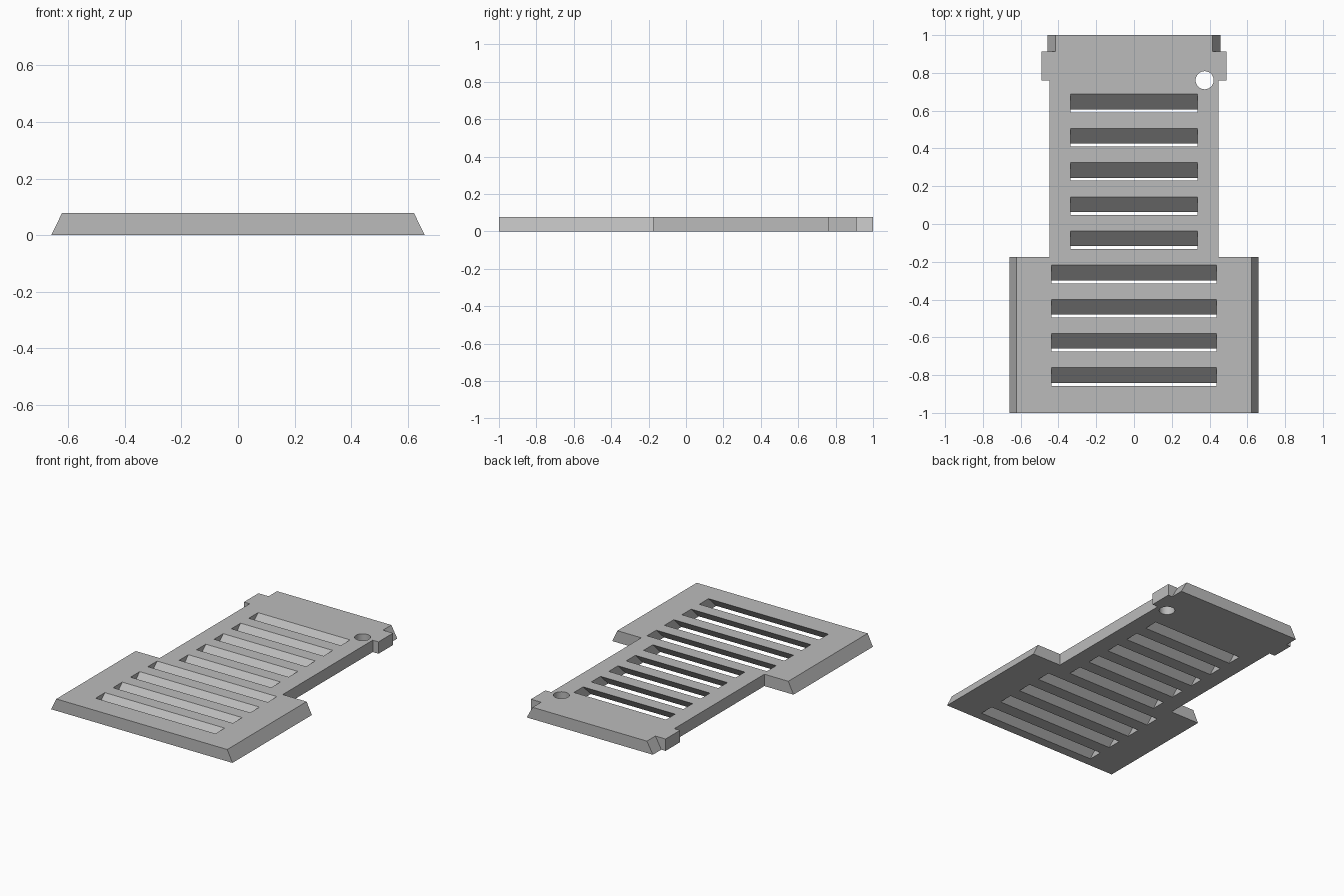
import bpy
import bmesh
from math import cos, sin, tau

if "Cube" in bpy.data.objects:
    bpy.data.objects.remove(bpy.data.objects["Cube"], do_unlink=True)

HEIGHT = 0.078

grey = bpy.data.materials.new("Plain grey")
grey.use_nodes = True
colour = (0.5, 0.5, 0.5, 1)
grey.diffuse_color = colour
grey.node_tree.nodes["Principled BSDF"].inputs["Base Color"].default_value = colour


def add_prism(bm, bottom, top):
    """Closed solid between two matching loops of points."""
    low = [bm.verts.new(p) for p in bottom]
    high = [bm.verts.new(p) for p in top]
    bm.faces.new(low[::-1])
    bm.faces.new(high)
    for i in range(len(low)):
        j = (i + 1) % len(low)
        bm.faces.new((low[i], low[j], high[j], high[i]))


def make_object(name, bm):
    bmesh.ops.recalc_face_normals(bm, faces=bm.faces)
    mesh = bpy.data.meshes.new(name)
    bm.to_mesh(mesh)
    bm.free()
    mesh.materials.append(grey)
    obj = bpy.data.objects.new(name, mesh)
    bpy.context.collection.objects.link(obj)
    return obj


# Plate outline, one half: bottom half-width, top half-width, y
half = [
    (0.66, 0.622, -1), (0.66, 0.622, -0.175),       # wide base, bevelled sides
    (0.448, 0.448, -0.175), (0.448, 0.448, 0.761),  # narrow body
    (0.49, 0.49, 0.761), (0.49, 0.49, 0.912),       # side tabs
    (0.459, 0.416, 0.912), (0.459, 0.416, 1),       # bevelled end
]
outline = half + [(-b, -t, y) for b, t, y in reversed(half)]
bm = bmesh.new()
add_prism(bm, [(b, y, 0) for b, t, y in outline],
          [(t, y, HEIGHT) for b, t, y in outline])
plate = make_object("vent_plate", bm)

# Slanted slots: five short, then four long
bm = bmesh.new()
OVER = 0.02
for i in range(9):
    w = 0.335 if i < 5 else 0.436
    y = 0.687 - 0.181 * i

    def slot(z):
        shift = (z - HEIGHT) * 1.03
        return [(-w, y - 0.096 + shift, z), (w, y - 0.096 + shift, z),
                (w, y + shift, z), (-w, y + shift, z)]

    add_prism(bm, slot(-OVER), slot(HEIGHT + OVER))

# Round screw hole
ring = [(0.374 + 0.048 * cos(tau * k / 32), 0.761 + 0.048 * sin(tau * k / 32))
        for k in range(32)]
add_prism(bm, [(x, y, -OVER) for x, y in ring],
          [(x, y, HEIGHT + OVER) for x, y in ring])
cutter = make_object("slot_cutter", bm)
cutter.hide_render = True

# Cut the openings, then discard the cutter
cut = plate.modifiers.new("openings", 'BOOLEAN')
cut.operation = 'DIFFERENCE'
cut.solver = 'EXACT'
cut.object = cutter
bpy.context.view_layer.objects.active = plate
plate.select_set(True)
bpy.ops.object.modifier_apply(modifier=cut.name)
bpy.data.objects.remove(cutter, do_unlink=True)
bpy.ops.object.shade_smooth_by_angle()
